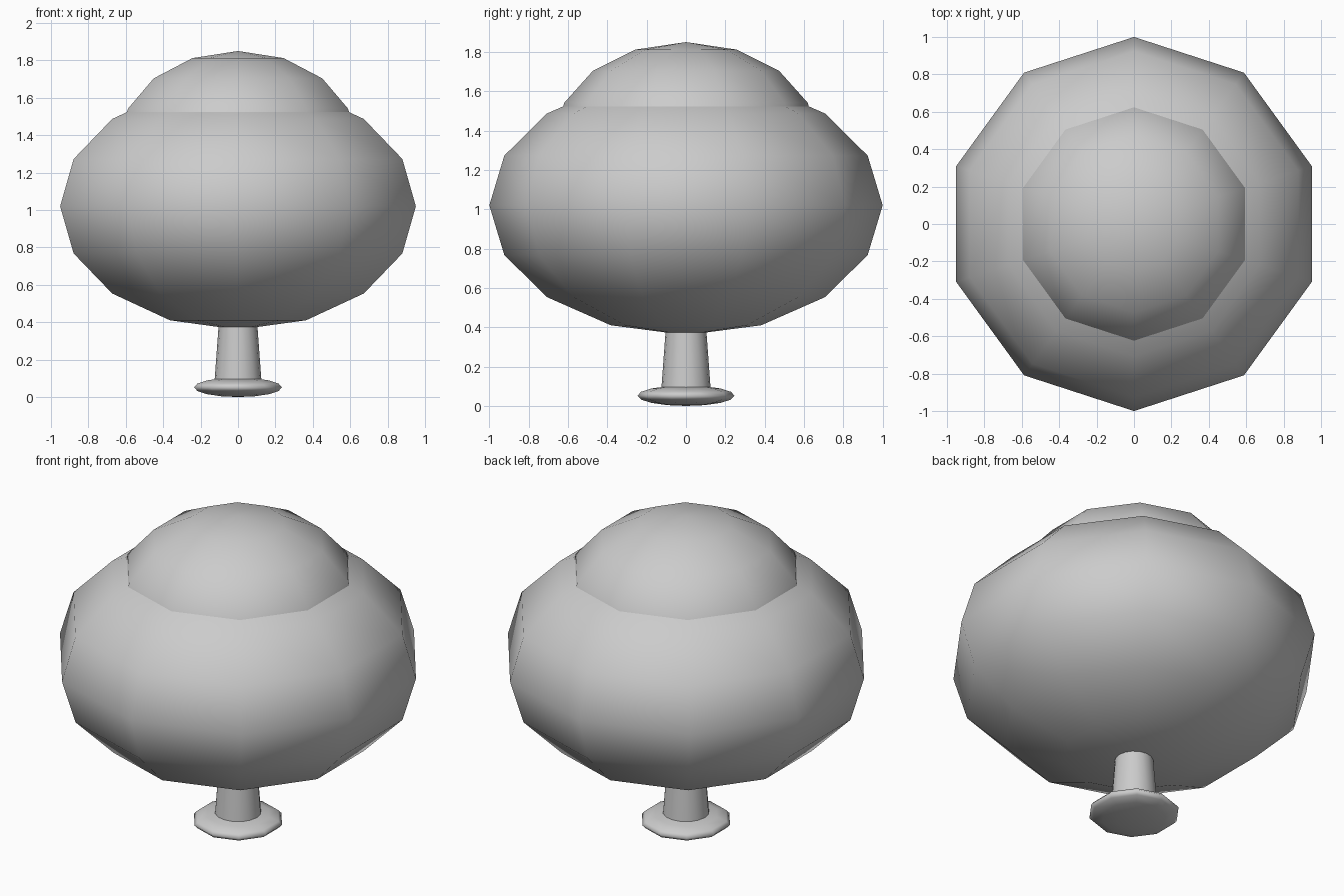
import bpy

cube = bpy.data.objects.get("Cube")
if cube:
    bpy.data.objects.remove(cube, do_unlink=True)

grey = bpy.data.materials.new("plain grey")
grey.use_nodes = True
colour = (0.6, 0.6, 0.6, 1)
grey.diffuse_color = colour
grey.node_tree.nodes["Principled BSDF"].inputs["Base Color"].default_value = colour


def finish(name):
    """Name, colour and smooth the part that was just added."""
    part = bpy.context.object
    part.name = name
    part.data.materials.append(grey)
    bpy.ops.object.transform_apply(location=False, rotation=False, scale=True)
    return part


def squashed_ball(name, radius, half_height, z):
    """Low-poly ellipsoid with smooth shading."""
    bpy.ops.mesh.primitive_uv_sphere_add(segments=10, ring_count=8, radius=1, location=(0, 0, z))
    bpy.context.object.scale = (radius, radius, half_height)
    finish(name)
    bpy.ops.object.shade_smooth()


# Foliage: wide lower crown with a smaller one set into its top
squashed_ball("lower_crown", 1.0, 0.66, 1.02)
squashed_ball("upper_crown", 0.67, 0.5, 1.35)

# Flattened foot
squashed_ball("foot", 0.247, 0.052, 0.052)

# Tapered trunk, ends buried in foot and crown
bottom, top = 0.05, 0.5
bpy.ops.mesh.primitive_cone_add(vertices=16, radius1=0.128, radius2=0.095,
                                depth=top - bottom, location=(0, 0, (bottom + top) / 2))
finish("trunk")
bpy.ops.object.shade_smooth_by_angle()
